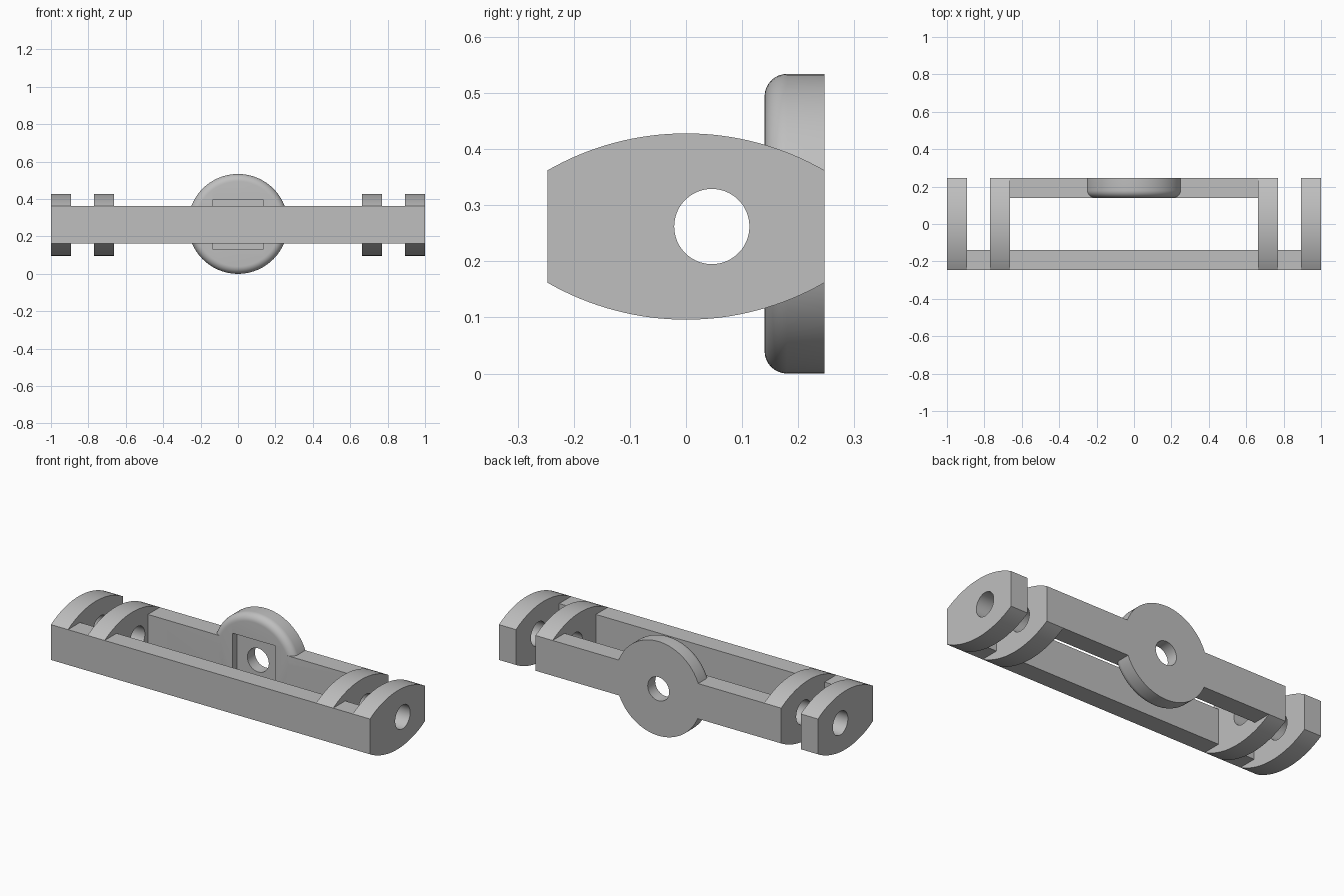
import bpy, bmesh, math
from mathutils import Matrix, Vector

cube = bpy.data.objects.get("Cube")
if cube:
    bpy.data.objects.remove(cube, do_unlink=True)

grey = bpy.data.materials.new("plain_grey")
grey.use_nodes = True
colour = (0.52, 0.52, 0.52, 1)
grey.diffuse_color = colour
grey.node_tree.nodes["Principled BSDF"].inputs["Base Color"].default_value = colour

DEPTH = 0.247          # half depth of the frame
RAIL = 0.107           # thickness of rails and arms
MID = 0.262            # centre height of rails and arms
HUB_Z = 0.267
HALF_H = 0.1           # half height of the rails
CROWN = 0.166          # half height of the arms at their crest
HOLE = 0.067


def finish(bm, name):
    bmesh.ops.recalc_face_normals(bm, faces=bm.faces)
    mesh = bpy.data.meshes.new(name)
    bm.to_mesh(mesh)
    bm.free()
    mesh.materials.append(grey)
    ob = bpy.data.objects.new(name, mesh)
    bpy.context.collection.objects.link(ob)
    return ob


def box(name, size, centre):
    bm = bmesh.new()
    bmesh.ops.create_cube(bm, size=1, matrix=Matrix.Translation(centre) @ Matrix.Diagonal((*size, 1)))
    return finish(bm, name)


def cylinder(name, radius, length, centre, axis, round_edge=0):
    bm = bmesh.new()
    turn = Vector((0, 0, 1)).rotation_difference(Vector(axis)).to_matrix().to_4x4()
    bmesh.ops.create_cone(bm, cap_ends=True, segments=96, radius1=radius, radius2=radius,
                          depth=length, matrix=Matrix.Translation(centre) @ turn)
    if round_edge:
        front = min(v.co.y for v in bm.verts)
        rim = [e for e in bm.edges if all(v.co.y < front + 0.001 for v in e.verts)]
        bmesh.ops.bevel(bm, geom=rim, offset=round_edge, segments=8, profile=0.5, affect='EDGES')
    return finish(bm, name)


def arm(name, x):
    # Plate with bowed top and bottom edges
    sag = CROWN - HALF_H
    radius = (DEPTH ** 2 + sag ** 2) / (2 * sag)
    sweep = math.asin(DEPTH / radius)
    angles = [sweep * (i / 16 - 1) for i in range(33)]
    top = [(radius * math.sin(a), CROWN - radius * (1 - math.cos(a))) for a in angles]
    outline = top + [(-y, -z) for y, z in top]
    bm = bmesh.new()
    face = bm.faces.new([bm.verts.new((x - RAIL / 2, y, MID + z)) for y, z in outline])
    extruded = bmesh.ops.extrude_face_region(bm, geom=[face])["geom"]
    bmesh.ops.translate(bm, vec=(RAIL, 0, 0),
                        verts=[g for g in extruded if isinstance(g, bmesh.types.BMVert)])
    return finish(bm, name)


def combine(target, tool, operation):
    mod = target.modifiers.new(tool.name, 'BOOLEAN')
    mod.operation, mod.solver, mod.object = operation, 'EXACT', tool
    bpy.context.view_layer.objects.active = target
    bpy.ops.object.modifier_apply(modifier=mod.name)
    bpy.data.objects.remove(tool, do_unlink=True)


# Front rail, back rail and round hub
rail_y = DEPTH - RAIL / 2
frame = box("hinge_frame", (1.9, RAIL, 2 * HALF_H), (0, -rail_y, MID))
back_rail = box("back_rail", (1.4, RAIL, 2 * HALF_H), (0, rail_y, MID))
hub = cylinder("hub", HUB_Z, RAIL, (0, rail_y, HUB_Z), (0, 1, 0), round_edge=0.04)
combine(back_rail, hub, 'UNION')

# Square recess and bore through the hub
recess = box("recess", (0.267, 0.08, 0.267), (0, DEPTH - RAIL, 0.264))
combine(back_rail, recess, 'DIFFERENCE')
bore = cylinder("bore", HOLE, 0.3, (0, rail_y, 0.265), (0, 1, 0))
combine(back_rail, bore, 'DIFFERENCE')

# Paired arms at both ends
for side in (-1, 1):
    for x in (0.9465, 0.7165):
        combine(frame, arm("arm", side * x), 'UNION')
combine(frame, back_rail, 'UNION')

# Pin hole through every arm
pin_hole = cylinder("pin_hole", HOLE, 2.4, (0, 0.046, MID), (1, 0, 0))
combine(frame, pin_hole, 'DIFFERENCE')

bpy.ops.object.select_all(action='DESELECT')
frame.select_set(True)
bpy.context.view_layer.objects.active = frame
bpy.ops.object.shade_smooth_by_angle(angle=math.radians(25))
